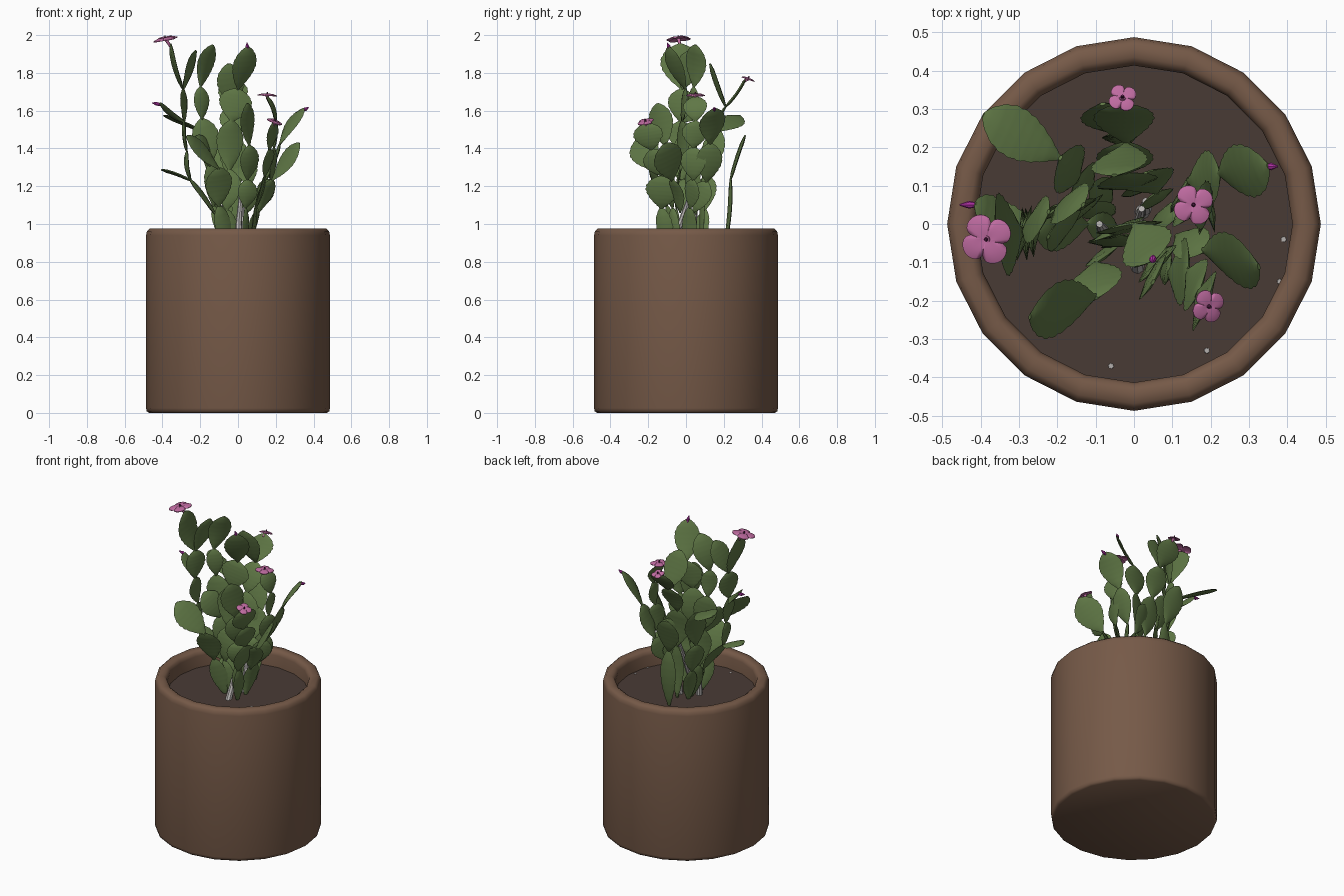
import bpy, bmesh, math, random
from mathutils import Vector

if "Cube" in bpy.data.objects:
    bpy.data.objects.remove(bpy.data.objects["Cube"])
random.seed(4)


def mat(name, r, g, b):
    m = bpy.data.materials.new(name)
    m.diffuse_color = (r, g, b, 1)
    m.use_nodes = True
    m.node_tree.nodes["Principled BSDF"].inputs["Base Color"].default_value = m.diffuse_color
    return m


CLAY = mat("clay_brown", .18, .101, .064)
SOIL = mat("soil_brown", .066, .044, .036)
GREEN = mat("pad_green", .115, .185, .06)
PINK = mat("petal_pink", .53, .15, .36)
MAGENTA = mat("bud_magenta", .42, .03, .36)
GREY = mat("dry_stem_grey", .46, .44, .43)
DARK = mat("flower_centre", .10, .015, .07)


def finish(name, bm, m, angle=30):
    bmesh.ops.recalc_face_normals(bm, faces=bm.faces)
    me = bpy.data.meshes.new(name)
    bm.to_mesh(me)
    bm.free()
    me.materials.append(m)
    ob = bpy.data.objects.new(name, me)
    bpy.context.collection.objects.link(ob)
    bpy.ops.object.select_all(action='DESELECT')
    ob.select_set(True)
    bpy.context.view_layer.objects.active = ob
    bpy.ops.object.shade_smooth_by_angle(angle=math.radians(angle))
    return ob


def loft(bm, rings, caps=True):
    """Skin a list of equal-length closed rings of points."""
    vs = [[bm.verts.new(p) for p in r] for r in rings]
    n = len(vs[0])
    for a, b in zip(vs, vs[1:]):
        for i in range(n):
            bm.faces.new((a[i], a[(i + 1) % n], b[(i + 1) % n], b[i]))
    if caps:
        bm.faces.new(vs[0])
        bm.faces.new(vs[-1])


def circle(r, z, n=20):
    return [Vector((r * math.sin(2 * math.pi * i / n), r * math.cos(2 * math.pi * i / n), z))
            for i in range(n)]


def tube(bm, pts, radii, n=8):
    """Round tapered tube through points."""
    d = (pts[-1] - pts[0]).normalized()
    u = d.orthogonal().normalized()
    v = d.cross(u)
    loft(bm, [[p + (u * math.cos(2 * math.pi * i / n) + v * math.sin(2 * math.pi * i / n)) * r
               for i in range(n)] for p, r in zip(pts, radii)])


def pad(bm, a, b, w, az):
    """Scalloped flat pad from a to b, width w along azimuth az, broadest past the middle."""
    axis = b - a
    length = axis.length
    d = axis.normalized()
    s = Vector((math.cos(math.radians(az)), math.sin(math.radians(az)), 0))
    s = (s - d * s.dot(d)).normalized()
    nrm = d.cross(s)
    bend = random.uniform(-.012, .012)
    rings, n = [], 24
    for i in range(n + 1):
        t = i / n
        h = w / 2 * max(.12, max(0, math.sin(math.pi * t ** 1.35)) ** .62)
        if i % 3 == 0:
            h *= .95                                   # notched edge
        c = a + d * (length * t * 1.04) + nrm * bend * math.sin(math.pi * t)
        k = .008 * min(1, .5 + math.sin(math.pi * t))
        rings.append([c - s * h, c - s * h * .45 + nrm * k, c + s * h * .45 + nrm * k,
                      c + s * h, c + s * h * .45 - nrm * k, c - s * h * .45 - nrm * k])
    loft(bm, rings)


def branch(name, start, *nodes):
    """Chain of pads; each node is x, y, z, width, azimuth."""
    bm = bmesh.new()
    p = Vector(start)
    for x, y, z, w, az in nodes:
        q = Vector((x, y, z))
        pad(bm, p, q, w, az)
        p = q
    finish(name, bm, GREEN, 40)


def bud(name, a, b):
    a, b = Vector(a), Vector(b)
    bm = bmesh.new()
    tube(bm, [a, a.lerp(b, .5), b], [.005, .010, .002])
    finish(name, bm, MAGENTA)


def flower(name, base, centre, r, tilt):
    """Four rounded petals on a short neck."""
    base, c = Vector(base), Vector(centre)
    up = Vector(tilt).normalized()
    u = up.orthogonal().normalized()
    v = up.cross(u)
    bm = bmesh.new()
    n = 48
    rings = []
    for f, z in ((.12, 0), (.55, .10), (1, -.06)):
        ring = []
        for i in range(n):
            t = 2 * math.pi * i / n + .4
            k = .62 + .38 * abs(math.cos(2 * t + .5)) ** .5 if f > .2 else 1
            ring.append(c + (u * math.cos(t) + v * math.sin(t)) * r * f * k + up * r * z)
        rings.append(ring)
    under = [[p - up * .004 for p in q] for q in reversed(rings)]
    loft(bm, rings + under)
    tube(bm, [base, c], [.006, .010])
    finish(name, bm, PINK, 50)
    bm = bmesh.new()
    tube(bm, [c - up * .002, c + up * .014], [.006, .003])
    finish(name + "_centre", bm, DARK)


# Pot: 20-sided wall with a rounded rim, and soil inside
bm = bmesh.new()
prof = [(.47, 0), (.483, .008), (.487, .025), (.487, .94), (.482, .962), (.468, .975),
        (.435, .975), (.42, .965), (.413, .945), (.413, .80)]
loft(bm, [circle(r, z) for r, z in prof])
finish("pot", bm, CLAY, 60)
bm = bmesh.new()
rings = [circle(r, z) for r, z in ((.425, .87), (.34, .862), (.22, .855), (.10, .86), (.02, .86))]
for r in rings[1:]:
    for p in r:
        p.z += random.uniform(-.006, .006)
loft(bm, rings)
finish("soil", bm, SOIL, 60)

# Left tall branch
branch("left_branch", (-.04, -.02, .85), (-.12, 0, 1.05, .08, 80), (-.25, -.02, 1.23, .12, 75),
       (-.27, -.02, 1.38, .13, 100), (-.285, -.03, 1.54, .14, 95), (-.29, -.02, 1.71, .15, 75),
       (-.355, -.03, 1.945, .22, 97))
branch("left_upper_pad", (-.29, -.02, 1.71), (-.225, .03, 1.91, .13, 70))
branch("left_side_pad", (-.285, -.03, 1.54), (-.41, .05, 1.635, .12, 110))
branch("left_low_pad", (-.25, -.02, 1.23), (-.40, 0, 1.285, .13, 95))
# Back-left branch ending in a wide flat pad, and the back branches
branch("back_left_branch", (-.06, .06, .85), (-.11, .10, 1.07, .09, 60),
       (-.15, .11, 1.25, .13, 60), (-.19, .17, 1.49, .14, 60), (-.385, .28, 1.57, .14, 105))
branch("back_branch", (-.02, .2, .85), (-.04, .235, 1.23, .10, 10), (-.08, .31, 1.46, .15, 5))
branch("back_flower_branch", (0, .09, .85), (0, .10, 1.20, .08, 20), (-.03, .13, 1.45, .16, 10),
       (-.02, .21, 1.62, .15, 0), (-.03, .31, 1.76, .16, 0))
branch("back_upper_pad", (-.02, .21, 1.62), (-.05, .13, 1.84, .15, 10))
# Centre branches
branch("centre_branch", (-.02, -.03, .85), (-.06, -.05, 1.07, .09, 20), (-.045, -.03, 1.28, .14, 0),
       (-.035, -.02, 1.54, .16, 25), (0, 0, 1.71, .18, 10), (.05, -.09, 1.93, .15, 35))
branch("centre_front_branch", (.02, -.04, .85), (.04, -.07, 1.08, .07, 60),
       (.05, -.08, 1.23, .12, 30), (.06, -.11, 1.41, .14, 45), (.05, -.15, 1.63, .15, 60))
branch("centre_left_branch", (-.05, .03, .85), (-.13, .05, 1.09, .08, 30),
       (-.14, .04, 1.32, .13, 40), (-.19, .05, 1.55, .15, 15), (-.20, .04, 1.72, .10, 35),
       (-.135, .05, 1.94, .14, 50))
branch("centre_left_pad", (-.14, .04, 1.30), (-.22, -.03, 1.46, .15, 60))
branch("front_left_branch", (-.05, -.05, .85), (-.10, -.10, 1.09, .10, 30),
       (-.10, -.19, 1.29, .15, 20), (-.265, -.24, 1.46, .17, 60))
# Right-hand branches
branch("right_branch", (.05, 0, .85), (.11, .02, 1.08, .09, 60), (.17, .04, 1.23, .12, 40),
       (.19, .04, 1.40, .14, 75), (.20, .05, 1.54, .14, 100), (.155, .05, 1.67, .13, 80))
branch("right_outer_branch", (.10, .04, 1.06), (.14, .11, 1.22, .12, 60),
       (.22, .13, 1.42, .14, 95), (.345, .15, 1.605, .15, 117))
branch("right_low_branch", (.11, -.03, 1.06), (.18, -.07, 1.23, .11, 40),
       (.32, -.11, 1.42, .17, 122))
branch("front_right_branch", (.05, -.08, .85), (.09, -.13, 1.08, .09, 80),
       (.14, -.12, 1.25, .18, 85), (.165, -.18, 1.39, .15, 70), (.185, -.21, 1.53, .17, 70))
branch("inner_right_pads", (.04, .05, 1.05), (.06, .08, 1.2, .11, 30), (.03, .13, 1.38, .14, 20))

# Flowers and buds
flower("tall_flower", (-.355, -.03, 1.935), (-.385, -.04, 1.983), .068, (-.18, -.1, 1))
flower("back_flower", (-.03, .30, 1.75), (-.03, .33, 1.77), .038, (0, .35, 1))
flower("right_flower", (.155, .05, 1.66), (.155, .05, 1.685), .054, (.05, 0, 1))
flower("front_flower", (.185, -.21, 1.52), (.195, -.215, 1.545), .045, (.4, -.2, 1))
bud("left_bud", (-.405, .05, 1.63), (-.455, .05, 1.642))
bud("centre_bud", (.05, -.085, 1.92), (.048, -.10, 1.96))
bud("right_bud", (.34, .15, 1.60), (.375, .15, 1.617))

# Dry grey stems
stems = (((.01, -.125, .84), (.004, -.03, 1.0), (.02, .04, 1.2)),
         ((-.08, -.02, .84), (-.08, -.02, .97), (-.09, 0, 1.1)),
         ((.02, .03, .84), (.03, .04, 1.0), (.03, .06, 1.16)))
for i, pts in enumerate(stems):
    bm = bmesh.new()
    tube(bm, [Vector(p) for p in pts], [.02, .017, .009])
    finish("dry_stem_%d" % i, bm, GREY)

# Pale grit on the soil
bm = bmesh.new()
for x, y in ((-.06, -.37), (.19, -.33), (.18, -.12), (.38, -.15), (.39, -.04)):
    tube(bm, [Vector((x, y, .855)), Vector((x, y, .872))], [.012, .007], 6)
finish("grit", bm, GREY)
